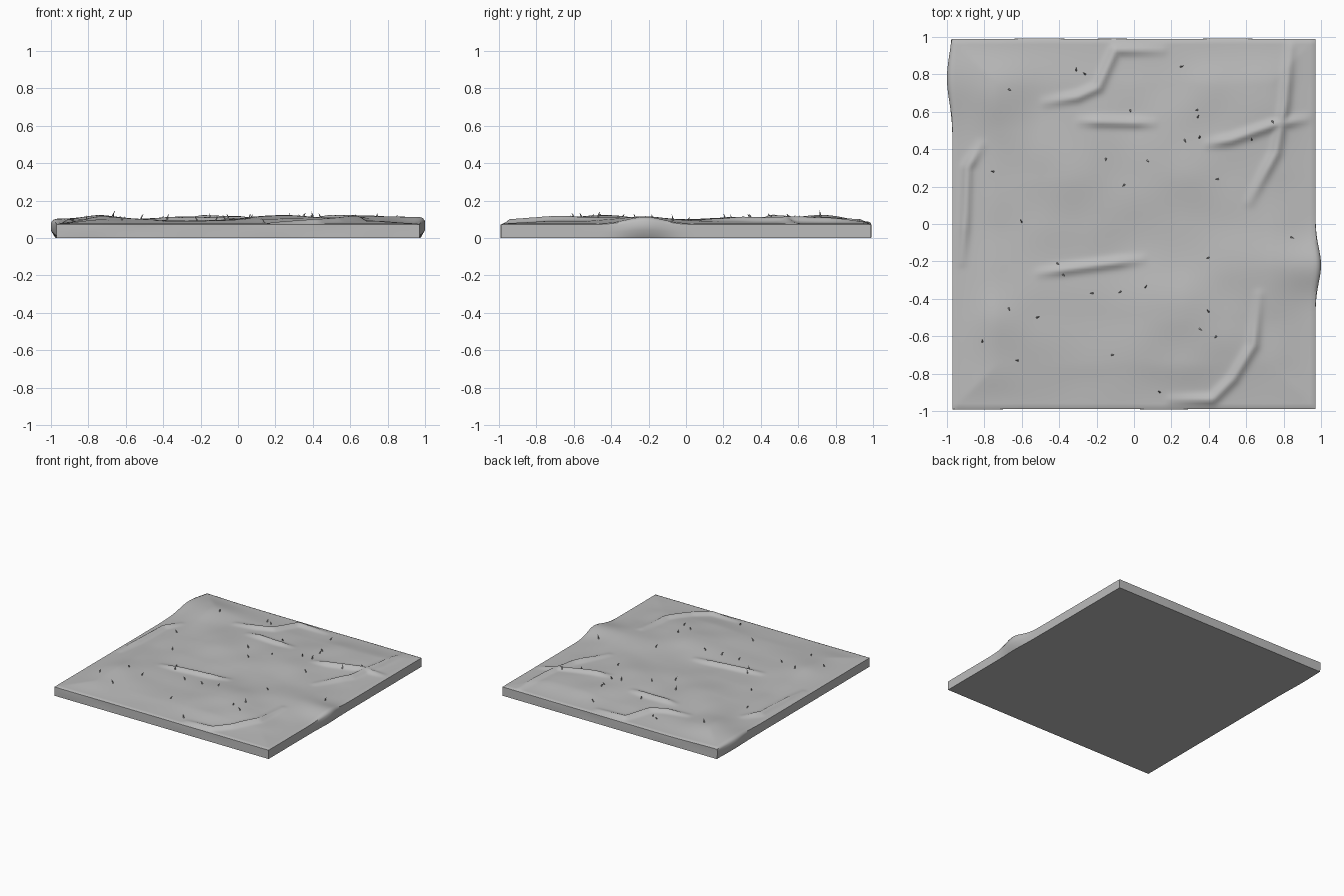
import bpy, bmesh, math, random
from mathutils import Vector, noise

random.seed(4)
cube = bpy.data.objects.get("Cube")
if cube:
    bpy.data.objects.remove(cube)


def make_material(name, value):
    mat = bpy.data.materials.new(name)
    mat.use_nodes = True
    colour = (value, value, value, 1)
    mat.diffuse_color = colour
    mat.node_tree.nodes["Principled BSDF"].inputs["Base Color"].default_value = colour
    return mat


def finish(bm, name, mat, angle):
    mesh = bpy.data.meshes.new(name)
    bm.normal_update()
    bm.to_mesh(mesh)
    bm.free()
    mesh.materials.append(mat)
    obj = bpy.data.objects.new(name, mesh)
    bpy.context.collection.objects.link(obj)
    bpy.ops.object.select_all(action="DESELECT")
    obj.select_set(True)
    bpy.context.view_layer.objects.active = obj
    bpy.ops.object.shade_smooth_by_angle(angle=math.radians(angle))
    return obj


HALF_X, HALF_Y, EDGE_Z = 0.97, 0.99, 0.078

# Raised folds, as paths in hundredths of a unit
FOLDS = [
    [(-47, 65), (-30, 68), (-19, 73), (-10, 93), (15, 93)],
    [(-28, 55), (10, 54)],
    [(40, 43), (52, 45), (75, 53), (92, 56)],
    [(84, 97), (81, 65), (76, 38), (62, 12)],
    [(-82, 42), (-89, 30), (-90, 5), (-92, -20)],
    [(-50, -26), (4, -19)],
    [(20, -94), (42, -94), (53, -83), (64, -65), (67, -38)],
]

# Broad mounds: x, y, radius, height
MOUNDS = [
    (0.25, -0.5, 0.28, 0.04), (-0.75, -0.5, 0.25, 0.035), (-0.3, 0.3, 0.3, 0.025),
    (0.25, 0.3, 0.25, 0.03), (-0.75, 0.72, 0.2, 0.03), (0.6, -0.2, 0.25, 0.02),
    (0.6, 0.7, 0.25, 0.02),
]


def bell(d, width):
    return math.exp(-(d / width) ** 2)


def fold_height(p):
    best = 0
    for path in FOLDS:
        for i in range(len(path) - 1):
            a, b = (Vector(q) / 100 for q in path[i:i + 2])
            ab = b - a
            t = max(0, min(1, (p - a).dot(ab) / ab.length_squared))
            along = (i + t) / (len(path) - 1)
            taper = min(1, 0.3 + 3 * min(along, 1 - along))
            best = max(best, taper * bell((p - a - ab * t).length, 0.026))
    return 0.022 * best


def ground_height(x, y):
    inset = min(HALF_X - abs(x), HALF_Y - abs(y))
    fade = min(1, max(0, inset) / 0.25)
    fade = fade * fade * (3 - 2 * fade)
    z = EDGE_Z + 0.012 * fade
    for mx, my, radius, height in MOUNDS:
        z += fade * 0.75 * height * bell(math.hypot(x - mx, y - my), radius)
    z += 0.008 * fade * noise.noise(Vector((x * 4, y * 4, 3)))
    z += fold_height(Vector((x, y))) * min(1, max(0, inset) / 0.04)
    # Swollen places on the left-hand and right-hand borders
    z += 0.035 * bell(x - HALF_X, 0.25) * bell(y + 0.22, 0.13)
    z += 0.025 * bell(x + HALF_X, 0.25) * bell(y - 0.78, 0.2)
    return z - 0.006 * bell(inset, 0.008)


def bulge(x, y, amount):
    side = bell(x - HALF_X, 0.06) * bell(y + 0.22, 0.13)
    side -= bell(x + HALF_X, 0.06) * bell(y - 0.78, 0.17)
    wave = 0.004 * noise.noise(Vector((x * 3, y, 7))) * bell(abs(y) - HALF_Y, 0.1)
    return Vector((x + 0.03 * side * amount, y + wave * amount, 0))


# Terrain slab: height-shaped top, bulging walls, flat underside
bm = bmesh.new()
bmesh.ops.create_grid(bm, x_segments=130, y_segments=130, size=1)
base = {}
for v in bm.verts:
    x, y = v.co.x * HALF_X, v.co.y * HALF_Y
    v.co = bulge(x, y, 0.6) + Vector((0, 0, ground_height(x, y)))
    base[v] = (x, y)
rim = [e for e in bm.edges if e.is_boundary]
for level, amount in ((0.85, 1), (0.4, 1), (0, 0.2)):
    before = {tuple(v.co): base[v] for e in rim for v in e.verts}
    tops = {k: ground_height(*k) for k in set(before.values())}
    geom = bmesh.ops.extrude_edge_only(bm, edges=rim)["geom"]
    for v in [g for g in geom if isinstance(g, bmesh.types.BMVert)]:
        x, y = base[v] = before[tuple(v.co)]
        v.co = bulge(x, y, amount) + Vector((0, 0, tops[x, y] * level))
    rim = [g for g in geom if isinstance(g, bmesh.types.BMEdge)]
bmesh.ops.contextual_create(bm, geom=rim)
bmesh.ops.recalc_face_normals(bm, faces=bm.faces)
stone = make_material("pale grey ground", 0.5)
finish(bm, "terrain_slab", stone, 50)

# Sprouts: small bent tapering blades scattered over the ground
SPROUTS = [
    (-31, 82), (-26, 80), (25, 84), (-67, 72), (-2, 61), (34, 61), (34, 57), (35, 46),
    (27, 45), (74, 55), (63, 45), (-15, 35), (7, 34), (-5, 21), (45, 24), (-75, 28),
    (84, -7), (40, -18), (-41, -21), (-38, -27), (-22, -37), (-7, -36), (6, -34),
    (-67, -45), (-52, -50), (-81, -63), (-62, -73), (-12, -70), (14, -90), (44, -60),
    (40, -47), (-60, 1), (35, -56),
]
bm = bmesh.new()
for px, py in SPROUTS:
    x, y = px / 100, py / 100
    root = Vector((x, y, ground_height(x, y) - 0.005))
    turn = random.uniform(0, math.tau)
    lean = Vector((math.cos(turn), math.sin(turn), 0)) * 0.016
    tall = random.uniform(0.025, 0.038)
    rings = []
    for t in (0, 0.35, 0.7):
        centre = root + lean * t * t + Vector((0, 0, tall * t))
        radius = 0.006 * (1 - t * 0.8)
        rings.append([bm.verts.new(centre + radius * Vector((math.cos(a), math.sin(a), 0)))
                      for a in (math.tau * k / 5 for k in range(5))])
    tip = bm.verts.new(root + lean + Vector((0, 0, tall)))
    for k in range(5):
        n = (k + 1) % 5
        for low, high in zip(rings, rings[1:]):
            bm.faces.new((low[k], low[n], high[n], high[k]))
        bm.faces.new((rings[-1][k], rings[-1][n], tip))
finish(bm, "grass_sprouts", stone, 60)
